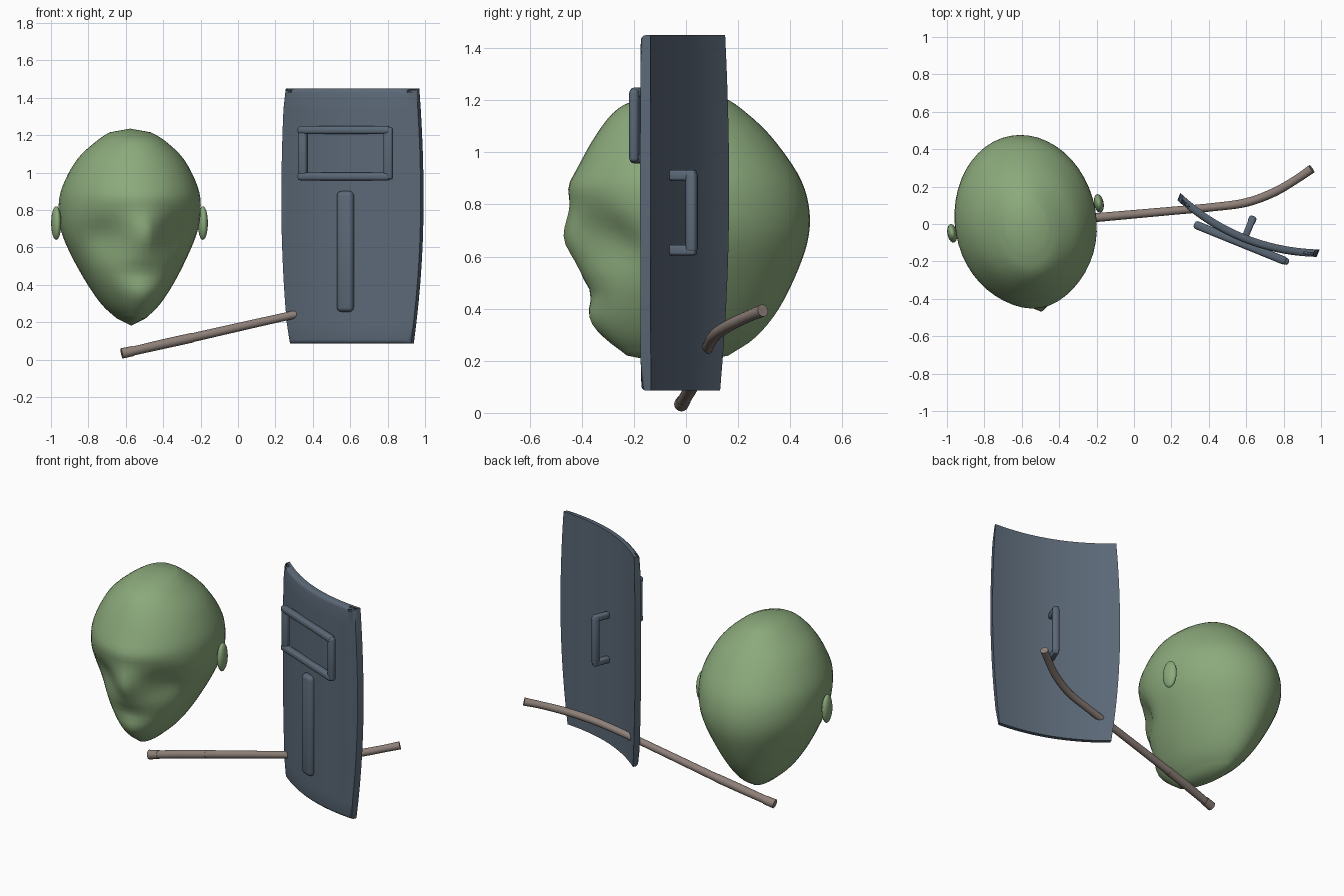
import bpy, bmesh, math
from mathutils import Vector, Matrix

if "Cube" in bpy.data.objects:
    bpy.data.objects.remove(bpy.data.objects["Cube"])


def material(name, rgb):
    m = bpy.data.materials.new(name)
    m.use_nodes = True
    m.diffuse_color = (*rgb, 1)
    m.node_tree.nodes["Principled BSDF"].inputs["Base Color"].default_value = (*rgb, 1)
    return m


GREEN = material("skin green", (0.26, 0.40, 0.20))
BLUE = material("slate blue", (0.105, 0.14, 0.185))
WOOD = material("dull wood", (0.27, 0.215, 0.19))


def finish(bm, name, mat, matrix=None, angle=40):
    bmesh.ops.recalc_face_normals(bm, faces=bm.faces)
    me = bpy.data.meshes.new(name)
    bm.to_mesh(me)
    bm.free()
    me.materials.append(mat)
    ob = bpy.data.objects.new(name, me)
    bpy.context.collection.objects.link(ob)
    if matrix:
        ob.matrix_world = matrix
    bpy.ops.object.select_all(action='DESELECT')
    ob.select_set(True)
    bpy.context.view_layer.objects.active = ob
    bpy.ops.object.shade_smooth_by_angle(angle=math.radians(angle))
    return ob


def skin_rings(bm, rings, start=None, end=None):
    """Bridge closed rings of points; close the ends with a pole or a cap."""
    loops = [[bm.verts.new(p) for p in r] for r in rings]
    n = len(loops[0])
    for a, b in zip(loops, loops[1:]):
        for i in range(n):
            bm.faces.new((a[i], a[(i + 1) % n], b[(i + 1) % n], b[i]))
    for loop, pole in ((loops[0], start), (loops[-1], end)):
        if pole is None:
            bm.faces.new(loop)
        else:
            v = bm.verts.new(pole)
            for i in range(n):
                bm.faces.new((loop[i], loop[(i + 1) % n], v))


def spline(points, steps):
    """Smooth curve through the points."""
    out = []
    p = [Vector(q) for q in points]
    p = [2 * p[0] - p[1]] + p + [2 * p[-1] - p[-2]]
    for a, b, c, d in zip(p, p[1:], p[2:], p[3:]):
        for k in range(steps):
            t = k / steps
            out.append(0.5 * (2 * b + (c - a) * t + (2 * a - 5 * b + 4 * c - d) * t ** 2
                              + (3 * b - a - 3 * c + d) * t ** 3))
    return out + [p[-2]]


# Head: stacked sections (height, half width, front, back)
sections = [(1.215, .11, -.15, .14), (1.17, .18, -.26, .21), (1.07, .285, -.345, .32),
            (.92, .362, -.425, .43), (.8, .378, -.445, .473), (.68, .36, -.43, .474),
            (.55, .305, -.41, .434), (.4, .222, -.375, .36), (.29, .145, -.31, .27),
            (.22, .07, -.23, .165)]
# Face relief: x, z, spread x, spread z, amount forward
relief = [(.2, .65, .1, .12, -.07), (-.2, .65, .1, .12, -.07), (0, .67, .06, .09, .05),
          (0, .46, .13, .05, -.025), (0, .34, .09, .06, .02), (0, .87, .22, .05, .015)]


def face_point(x, y, z, front):
    weight = max(0, min(1, -y / 0.25))
    push = sum(g * math.exp(-((x - cx) / sx) ** 2 - ((z - cz) / sz) ** 2)
               for cx, cz, sx, sz, g in relief)
    return Vector((x, y - push * weight, z))


rings = []
for z, w, f, b in spline(sections, 4):
    ring = []
    for i in range(48):
        t = math.tau * i / 48
        ring.append(face_point(w * math.cos(t), (f + b) / 2 + (b - f) / 2 * math.sin(t), z, f))
    rings.append(ring)
bm = bmesh.new()
skin_rings(bm, rings, (0, 0, 1.235), (0, -.035, .182))
turn = Matrix.Rotation(math.radians(10), 4, 'Z')
finish(bm, "head", GREEN, Matrix.Translation((-.577, 0, 0)) @ turn, 180)

# Ears
for name, x, y in (("right_ear", -.972, -.05), ("left_ear", -.188, .11)):
    bm = bmesh.new()
    bmesh.ops.create_uvsphere(bm, u_segments=20, v_segments=12, radius=1)
    bmesh.ops.scale(bm, vec=(.026, .05, .09), verts=bm.verts)
    finish(bm, name, GREEN, Matrix.Translation((x, y, .73)) @ turn, 180)

# Shield frame: local x across, local -y outward
SHIELD = Matrix.Translation((.612, -.005, 0)) @ Matrix.Rotation(math.radians(-22.1), 4, 'Z')
HALF, SAG, LOW, HIGH = .402, .075, .085, 1.45


def bulge(u):
    return -SAG * (1 - (u / HALF) ** 2)


# Curved shield plate with softened front rim
bm = bmesh.new()
COLS, ROWS = 16, 12
grids = []
for side in (-1, 1):
    grid = []
    for r in range(ROWS + 1):
        z = LOW + (HIGH - LOW) * r / ROWS
        h = HALF - (.06 if z > .85 else .085) * (z - .85) ** 2
        row = []
        for c in range(COLS + 1):
            u = h * (2 * c / COLS - 1)
            row.append(bm.verts.new((u, bulge(u) + side * .021, z)))
        grid.append(row)
    grids.append(grid)
    for r in range(ROWS):
        for c in range(COLS):
            bm.faces.new((grid[r][c], grid[r][c + 1], grid[r + 1][c + 1], grid[r + 1][c]))


def border(g):
    return (g[0][:-1] + [r[-1] for r in g[:-1]] + g[-1][:0:-1] + [r[0] for r in g[:0:-1]])


front, back = border(grids[0]), border(grids[1])
count = len(front)
for i in range(count):
    j = (i + 1) % count
    bm.faces.new((front[i], front[j], back[j], back[i]))
rim = [bm.edges.get((front[i], front[(i + 1) % count])) for i in range(count)]
bmesh.ops.bevel(bm, geom=rim, offset=.022, segments=3, profile=.5, affect='EDGES')
finish(bm, "shield_plate", BLUE, SHIELD, 50)


def rounded_bar(name, centre, size, bevel):
    """Bar with rounded edges in the shield's frame."""
    bm = bmesh.new()
    bmesh.ops.create_cube(bm, size=1)
    bmesh.ops.scale(bm, vec=size, verts=bm.verts)
    bmesh.ops.bevel(bm, geom=bm.edges[:], offset=bevel, segments=3, profile=.5, affect='EDGES')
    return finish(bm, name, BLUE, SHIELD @ Matrix.Translation(centre), 45)


# Viewing window frame
for name, z in (("window_top_bar", 1.227), ("window_bottom_bar", .979)):
    rounded_bar(name, (-.005, -.105, z), (.53, .044, .042), .015)
for name, u, h in (("window_right_bar", -.245, .25), ("window_left_bar", .25, .28)):
    rounded_bar(name, (u, -.105, 1.103), (.05, .036, h), .014)

# Front spine
rounded_bar("front_spine", (0, -.1, .578), (.094, .054, .645), .024)

# Rear grip
rounded_bar("grip_bar", (.008, .032, .77), (.042, .044, .31), .015)
for name, z in (("grip_lower_mount", .625), ("grip_upper_mount", .912)):
    rounded_bar(name, (.008, -.005, z), (.036, .11, .04), .01)


def tube(name, stations):
    """Round rod through (x, y, z, radius) stations."""
    rings = []
    pts = [Vector(s[:3]) for s in stations]
    for i, s in enumerate(stations):
        axis = (pts[min(i + 1, len(pts) - 1)] - pts[max(i - 1, 0)]).normalized()
        side = axis.cross(Vector((0, 0, 1))).normalized()
        up = side.cross(axis)
        rings.append([pts[i] + s[3] * (side * math.cos(a) + up * math.sin(a))
                      for a in (math.tau * k / 16 for k in range(16))])
    bm = bmesh.new()
    skin_rings(bm, rings)
    finish(bm, name, WOOD, None, 40)


# Bent staff: end knob, gripping sleeve and curved shaft
tube("staff_knob", [(-.622, -.018, .033, .028), (-.56, -.009, .046, .027)])
tube("staff_sleeve", [(-.565, -.01, .045, .024), (-.4, .012, .083, .026), (-.245, .03, .117, .026)])
tube("staff_shaft", spline([(-.25, .03, .116, .024), (.2, .07, .218, .022), (.43, .091, .268, .022),
                            (.6, .115, .302, .023), (.75, .17, .338, .023),
                            (.87, .24, .371, .022), (.95, .295, .393, .024)], 5))
